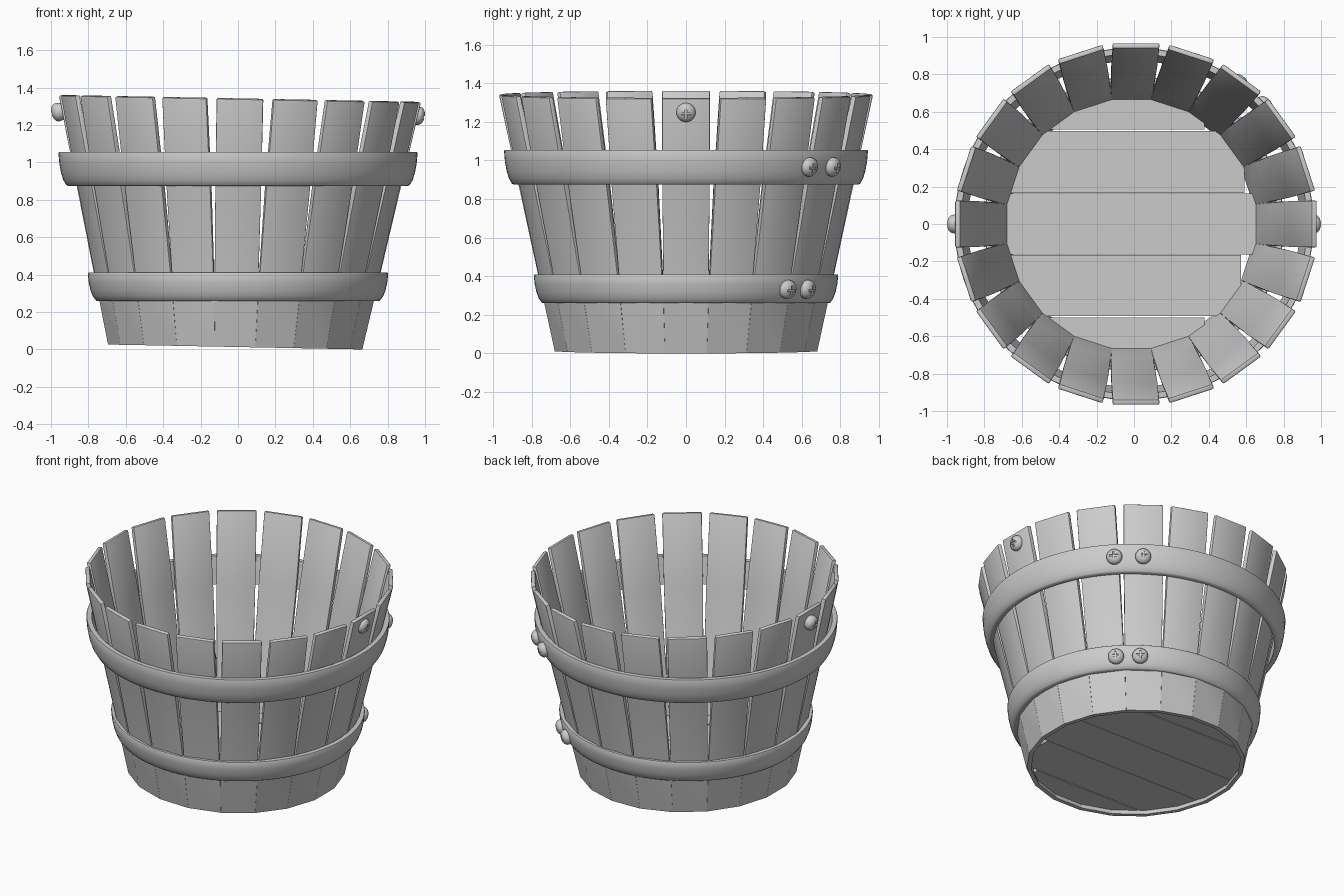
import bpy, bmesh, math
from mathutils import Matrix, Vector

cube = bpy.data.objects.get("Cube")
if cube:
    bpy.data.objects.remove(cube)

grey = bpy.data.materials.new("plain_grey")
grey.use_nodes = True
COLOUR = (0.6, 0.6, 0.6, 1)
grey.diffuse_color = COLOUR
grey.node_tree.nodes["Principled BSDF"].inputs["Base Color"].default_value = COLOUR

STAVES = 20
STEP = 2 * math.pi / STAVES
FOOT, RIM, HEIGHT, THICK = 0.68, 0.968, 1.325, 0.028
LEAN = math.atan((RIM - FOOT) / HEIGHT)
# The wooden tub leans slightly toward one side
TILT = Matrix.Translation((-0.015, 0, 0.013)) @ Matrix.Rotation(math.radians(1.1), 4, 'Y')


def finish(bm, name):
    bmesh.ops.recalc_face_normals(bm, faces=bm.faces)
    mesh = bpy.data.meshes.new(name)
    bm.to_mesh(mesh)
    bm.free()
    mesh.materials.append(grey)
    return mesh


def place(mesh, name, matrix=Matrix()):
    obj = bpy.data.objects.new(name, mesh)
    bpy.context.collection.objects.link(obj)
    obj.matrix_world = matrix
    return obj


def smooth(obj, angle):
    bpy.ops.object.select_all(action='DESELECT')
    obj.select_set(True)
    bpy.context.view_layer.objects.active = obj
    bpy.ops.object.shade_smooth_by_angle(angle=math.radians(angle))


def revolve(profile, name, steps, closed):
    """Spin a radius/height profile around z."""
    bm = bmesh.new()
    verts = [bm.verts.new((r, 0, z)) for r, z in profile]
    pairs = list(zip(verts, verts[1:]))
    if closed:
        pairs.append((verts[-1], verts[0]))
    edges = [bm.edges.new(p) for p in pairs]
    bmesh.ops.spin(bm, geom=verts + edges, axis=(0, 0, 1), cent=(0, 0, 0),
                   angle=2 * math.pi, steps=steps, use_duplicate=False)
    bmesh.ops.remove_doubles(bm, verts=bm.verts, dist=0.0001)
    return finish(bm, name)


# Stave: fitted edge to edge near the foot, nearly parallel above
def stave_mesh():
    bm = bmesh.new()
    rows = []
    for z, width in [(0, 0.215), (0.32, 0.236), (0.87, 0.245), (HEIGHT, 0.25)]:
        r, h = FOOT + z * math.tan(LEAN), width / 2
        ri = r - THICK
        zi = z + (THICK * math.sin(LEAN) if z == HEIGHT else 0)
        hi = h * ri / r if z < 0.5 else h
        rows.append([bm.verts.new(c) for c in
                     [(r, -h, z), (r, h, z), (ri, hi, zi), (ri, -hi, zi)]])
    for low, high in zip(rows, rows[1:]):
        for i in range(4):
            j = (i + 1) % 4
            bm.faces.new((low[i], low[j], high[j], high[i]))
    bm.faces.new(rows[0])
    bm.faces.new(rows[-1])
    rim = set(rows[-1])
    soft = [e for e in bm.edges if rim & set(e.verts)]
    soft += [e for e in bm.edges if set(e.verts) <= set(rows[1] + rows[2])
             and abs(e.verts[0].co.z - e.verts[1].co.z) > 0.1]
    bmesh.ops.bevel(bm, geom=soft, offset=0.008, segments=2, profile=0.5,
                    affect='EDGES')
    return finish(bm, "stave")


stave = stave_mesh()
for i in range(STAVES):
    obj = place(stave, f"stave_{i + 1}", TILT @ Matrix.Rotation(i * STEP, 4, 'Z'))
    if i == 0:
        smooth(obj, 30)


# Floor planks: slices of a polygonal disc, some sawn short on one end
def plank(name, y0, y1, x_end):
    bm = bmesh.new()
    bmesh.ops.create_circle(bm, cap_ends=True, segments=STAVES, radius=0.675 / math.cos(STEP / 2),
                            matrix=Matrix.Rotation(STEP / 2, 4, 'Z') @ Matrix.Translation((0, 0, 0.03)))
    for point, normal in [((0, y0, 0), (0, -1, 0)), ((0, y1, 0), (0, 1, 0)),
                          ((x_end, 0, 0), (1, 0, 0))]:
        bmesh.ops.bisect_plane(bm, geom=bm.verts[:] + bm.edges[:] + bm.faces[:],
                               plane_co=point, plane_no=normal, clear_outer=True)
    out = bmesh.ops.extrude_face_region(bm, geom=bm.faces[:])
    top = [v for v in out["geom"] if isinstance(v, bmesh.types.BMVert)]
    bmesh.ops.translate(bm, verts=top, vec=(0, 0, 0.03))
    place(finish(bm, name), name, TILT)


plank("floor_plank_front", -0.7, -0.5, 0.39)
plank("floor_plank_front_middle", -0.492, -0.166, 0.585)
plank("floor_plank_centre", -0.163, 0.164, 0.7)
plank("floor_plank_back_middle", 0.167, 0.497, 0.605)
plank("floor_plank_back", 0.505, 0.7, 0.39)


# Hoops: slightly oval, rounded toward the lower edge
def hoop(name, radius, z, height):
    shape = [(-0.072, 0), (-0.048, 0), (-0.041, 0.03), (-0.026, 0.17), (-0.014, 0.38),
             (-0.005, 0.65), (0, 0.96), (-0.003, 1), (-0.034, 1)]
    profile = [(radius + dr, z + f * height) for dr, f in shape]
    obj = place(revolve(profile, name, 96, True), name, Matrix.Diagonal((1, 0.982, 1, 1)))
    smooth(obj, 40)


hoop("upper_hoop", 0.96, 0.875, 0.18)
hoop("lower_hoop", 0.803, 0.26, 0.15)


# Screw: domed head with a recessed cross
dome = [(0, -0.02), (0.045, -0.02), (0.05, 0.004)]
dome += [(0.05 * math.cos(a), 0.008 + 0.034 * math.sin(a))
         for a in [math.radians(15 * k) for k in range(1, 6)]] + [(0, 0.042)]
head = place(revolve(dome, "screw", 32, False), "screw_head")

bm = bmesh.new()
for k, size in enumerate([(0.052, 0.012, 0.03), (0.012, 0.052, 0.03)]):
    bmesh.ops.create_cube(bm, size=1, matrix=Matrix.Translation((0, 0, 0.045 + 0.0005 * k))
                          @ Matrix.Diagonal((*size, 1)))
cutter = place(finish(bm, "cross_cutter"), "cross_cutter")
cutter.hide_render = True
cut = head.modifiers.new("cross", 'BOOLEAN')
cut.operation, cut.object, cut.solver = 'DIFFERENCE', cutter, 'EXACT'
cut.use_self = True
bpy.context.view_layer.update()
screw = bpy.data.meshes.new_from_object(head.evaluated_get(bpy.context.evaluated_depsgraph_get()))
for helper in (head, cutter):
    bpy.data.objects.remove(helper)


def add_screw(name, angle, radius, z):
    a = math.radians(angle)
    out = Vector((math.cos(a), math.sin(a), -math.tan(LEAN)))
    spot = Matrix.Translation((radius * math.cos(a), radius * math.sin(a), z))
    return place(screw, name, spot @ out.to_track_quat('Z', 'Y').to_matrix().to_4x4())


smooth(add_screw("left_stave_screw", 0, 0.957, 1.25), 35)
add_screw("right_stave_screw", 180, 0.957, 1.27)
for tag, angle in [("a", 42.5), ("b", 53.5)]:
    add_screw(f"upper_hoop_screw_{tag}", angle, 0.94, 0.967)
    add_screw(f"lower_hoop_screw_{tag}", angle - 0.7, 0.784, 0.333)
